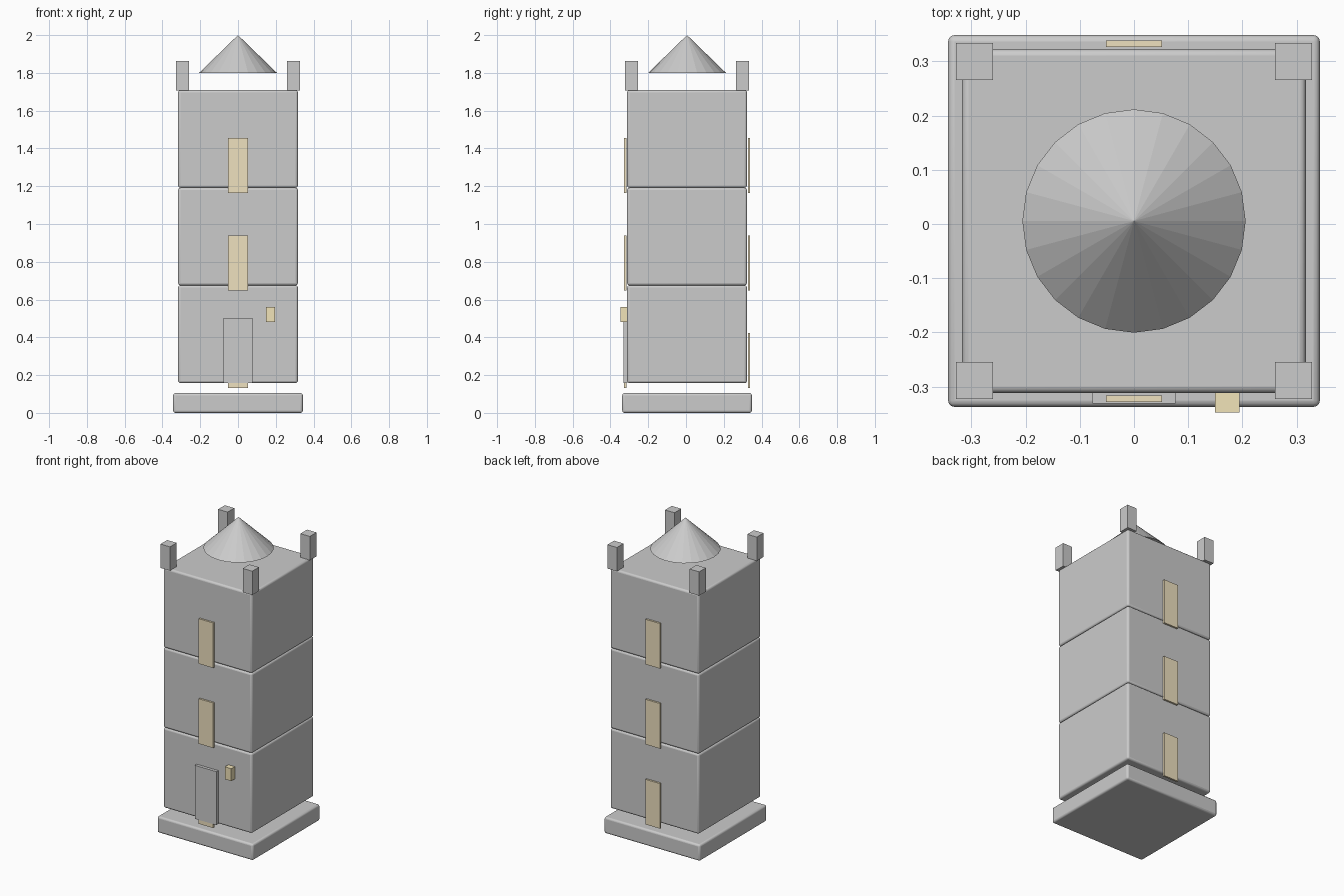
import bpy

if "Cube" in bpy.data.objects:
    bpy.data.objects.remove(bpy.data.objects["Cube"])

CY = 0.0055          # tower axis in y (the lantern sticks out at the front)
STOREY = 0.517       # height of one storey
Z0 = 0.158           # underside of the lowest storey


def material(name, color):
    mat = bpy.data.materials.new(name)
    mat.diffuse_color = color
    mat.use_nodes = True
    mat.node_tree.nodes["Principled BSDF"].inputs["Base Color"].default_value = mat.diffuse_color
    return mat


def box(name, x, y, z, mat=None, bevel=0.0):
    """Box from (min, max) ranges, optionally with rounded edges."""
    spans = (x, y, z)
    bpy.ops.mesh.primitive_cube_add(size=1, location=[(a + b) / 2 for a, b in spans])
    ob = bpy.context.object
    ob.name = name
    ob.scale = [b - a for a, b in spans]
    bpy.ops.object.transform_apply(location=False, rotation=False, scale=True)
    if bevel:
        mod = ob.modifiers.new("rounded_edges", 'BEVEL')
        mod.width = bevel
        mod.segments = 3
        bpy.ops.object.shade_smooth_by_angle()
    if mat:
        ob.data.materials.append(mat)
    return ob


def around(c, half):
    return (c - half, c + half)


window_mat = material("window_glow", (0.86, 0.75, 0.52, 1))
lantern_mat = material("lantern_glow", (0.88, 0.77, 0.48, 1))

# Foundation slab
box("foundation", around(0, 0.343), around(CY, 0.343), (0, 0.105), bevel=0.012)

# Three stacked storeys, each with a front and a back window
for i in range(3):
    z = Z0 + i * STOREY
    box(f"storey_{i + 1}", around(0, 0.317), around(CY, 0.317), (z, z + STOREY), bevel=0.012)
    for side, s in (("front", -1), ("back", 1)):
        wz = 0.131 + i * STOREY
        box(f"{side}_window_{i + 1}", around(0, 0.052), around(CY + s * 0.3275, 0.006),
            (wz, wz + 0.291), window_mat)

# Door and the lantern beside it
box("door", around(0, 0.077), (-0.331, -0.311), (0.158, 0.503))
box("lantern", (0.149, 0.195), (-0.3475, -0.311), (0.48, 0.56), lantern_mat)

# Corner battlements
for sx in (-1, 1):
    for sy in (-1, 1):
        box("battlement", around(sx * 0.294, 0.034), around(CY + sy * 0.294, 0.034), (1.708, 1.862))

# Conical roof, floating just above the top storey
bpy.ops.mesh.primitive_cone_add(vertices=24, radius1=0.206, radius2=0, depth=0.2,
                                location=(0, CY, 1.9))
bpy.context.object.name = "cone_roof"
